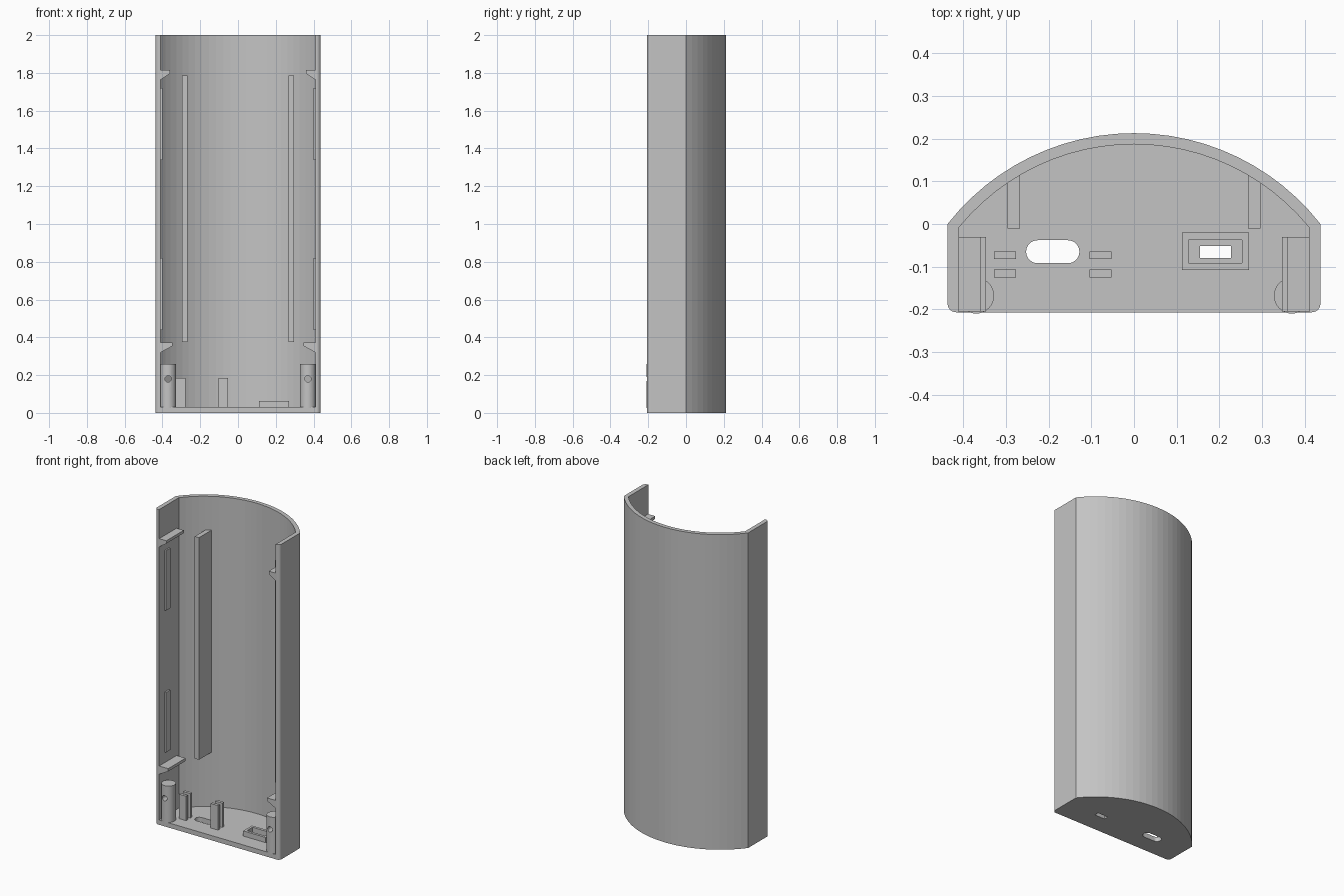
import bpy, bmesh, math
from mathutils import Vector

cube = bpy.data.objects.get("Cube")
if cube:
    bpy.data.objects.remove(cube, do_unlink=True)

grey = bpy.data.materials.new("plain grey")
grey.use_nodes = True
GREY = (0.55, 0.55, 0.55, 1)
grey.diffuse_color = GREY
grey.node_tree.nodes["Principled BSDF"].inputs["Base Color"].default_value = GREY

ARC_Y = -0.342      # centre of the curved back
FRONT = -0.207
FLOOR = 0.03


def prism(name, pts, lo, hi, axis="z"):
    """Extrude a profile: (x, y) along z, or (x, z) along y."""
    bm = bmesh.new()
    def place(p, h):
        return (p[0], p[1], h) if axis == "z" else (p[0], h, p[1])
    face = bm.faces.new([bm.verts.new(place(p, lo)) for p in pts])
    ext = bmesh.ops.extrude_face_region(bm, geom=[face])
    move = Vector((0, 0, hi - lo)) if axis == "z" else Vector((0, hi - lo, 0))
    bmesh.ops.translate(bm, vec=move,
                        verts=[v for v in ext["geom"] if isinstance(v, bmesh.types.BMVert)])
    bmesh.ops.recalc_face_normals(bm, faces=bm.faces)
    mesh = bpy.data.meshes.new(name)
    bm.to_mesh(mesh)
    bm.free()
    mesh.materials.append(grey)
    ob = bpy.data.objects.new(name, mesh)
    bpy.context.collection.objects.link(ob)
    return ob


def rect(x0, x1, y0, y1):
    return [(x0, y0), (x1, y0), (x1, y1), (x0, y1)]


def arc(cx, cy, r, a0, a1, n):
    return [(cx + r * math.cos(a0 + (a1 - a0) * i / n),
             cy + r * math.sin(a0 + (a1 - a0) * i / n)) for i in range(n + 1)]


def back_arc(r, half_width):
    a = math.acos(half_width / r)
    return arc(0, ARC_Y, r, a, math.pi - a, 24)


def cut(ob, cutter):
    cutter.hide_render = True
    mod = ob.modifiers.new("cut", "BOOLEAN")
    mod.operation, mod.solver, mod.object = "DIFFERENCE", "EXACT", cutter
    bpy.context.view_layer.objects.active = ob
    bpy.ops.object.modifier_apply(modifier=mod.name)
    bpy.data.objects.remove(cutter, do_unlink=True)


def smooth(ob, angle):
    bpy.ops.object.select_all(action="DESELECT")
    ob.select_set(True)
    bpy.context.view_layer.objects.active = ob
    bpy.ops.object.shade_smooth_by_angle(angle=math.radians(angle))


# Shell: curved back, straight sides, floor, open front and top
W, R = 0.437, 0.02
outer = back_arc(0.555, W)
outer += arc(-W + R, FRONT + R, R, math.pi, 1.5 * math.pi, 6)
outer += arc(W - R, FRONT + R, R, -0.5 * math.pi, 0, 6)
shell = prism("shell", outer, 0, 2)
cavity = back_arc(0.529, 0.41) + [(-0.41, -0.4), (0.41, -0.4)]
cut(shell, prism("cavity_cutter", cavity, FLOOR, 2.2))

# Floor openings: rounded slot and rectangular port
r = 0.027
slot = (arc(-0.155, -0.065, r, -math.pi / 2, math.pi / 2, 12)
        + arc(-0.226, -0.065, r, math.pi / 2, 1.5 * math.pi, 12))
cut(shell, prism("slot_cutter", slot, -0.1, 0.1))
cut(shell, prism("port_cutter", rect(0.155, 0.227, -0.08, -0.052), -0.1, 0.1))

# Raised frame around the port
frame = prism("port_frame", rect(0.112, 0.27, -0.108, -0.02), FLOOR - 0.005, 0.063)
cut(frame, prism("frame_cutter", rect(0.128, 0.253, -0.092, -0.037), 0, 0.2))

# Pairs of upright board holders beside the slot
for i, x in enumerate((-0.328, -0.104)):
    for j, y in enumerate((-0.125, -0.082)):
        prism(f"board_holder_{i}_{j}", rect(x, x + 0.051, y, y + 0.018), FLOOR - 0.005, 0.185)

for side, s in (("left", 1), ("right", -1)):
    def mirrored(pts):
        return [(s * a, b) for a, b in pts]

    # Long rail on the curved back
    prism(f"{side}_rail", mirrored([(0.267, -0.01), (0.297, -0.01), (0.297, 0.108),
                                    (0.267, 0.126)]), 0.375, 1.785)

    # Wedge-shaped brackets on the side wall
    for label, tip, top in (("upper", 0.36, 1.815), ("lower", 0.347, 0.372)):
        prism(f"{side}_{label}_bracket",
              mirrored([(0.415, top), (tip, top), (tip, top - 0.018),
                        (0.41, top - 0.052), (0.415, top - 0.052)]),
              FRONT + 0.002, -0.03, "y")

    # Thin snap ribs on the side wall
    for label, z in (("upper", 1.34), ("lower", 0.44)):
        prism(f"{side}_{label}_rib", mirrored(rect(0.4, 0.415, -0.152, -0.108)), z, z + 0.38)

    # Screw post with a cross hole
    post = prism(f"{side}_screw_post", arc(s * 0.37, -0.168, 0.042, 0, math.tau * 31 / 32, 31),
                 FLOOR - 0.005, 0.26)
    cut(post, prism("screw_cutter", arc(s * 0.37, 0.18, 0.017, 0, math.tau * 15 / 16, 15),
                    -0.3, 0, "y"))
    smooth(post, 30)
